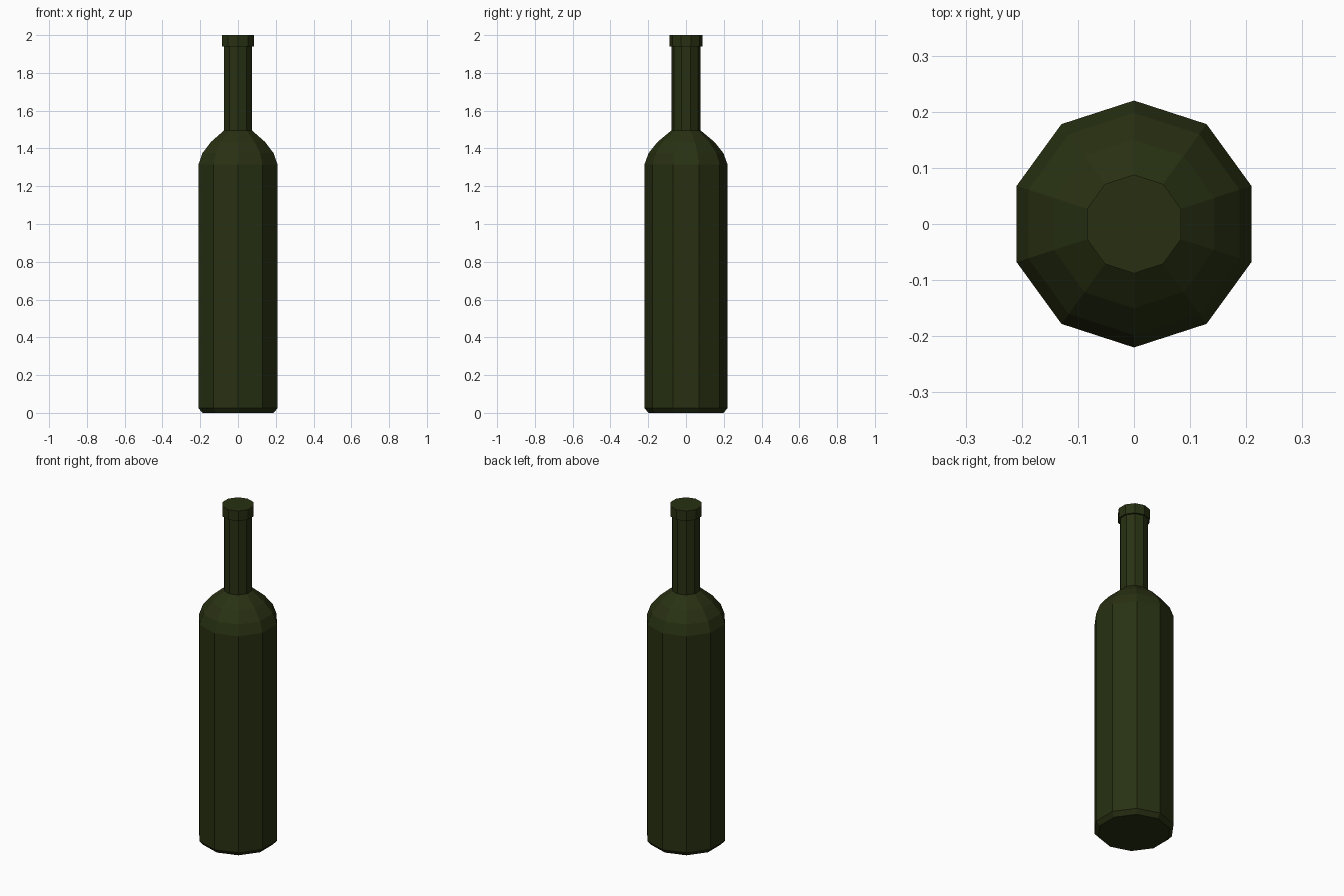
import bpy, bmesh, math

if "Cube" in bpy.data.objects:
    bpy.data.objects.remove(bpy.data.objects["Cube"])

SIDES = 10

glass = bpy.data.materials.new("dark_green_glass")
glass.diffuse_color = (0.021, 0.030, 0.006, 1)
glass.use_nodes = True
glass.node_tree.nodes["Principled BSDF"].inputs["Base Color"].default_value = glass.diffuse_color

# Profile (radius, height): base chamfer, body, shoulder, neck, lip
profile = [
    (0.198, 0.0), (0.22, 0.025), (0.22, 1.315),
    (0.198, 1.375), (0.15, 1.435), (0.078, 1.495),
    (0.078, 1.94), (0.088, 1.94), (0.088, 2.0),
]


def lathe(name, points, mat):
    bm = bmesh.new()
    rings = []
    for r, z in points:
        ring = []
        for i in range(SIDES):
            a = math.pi / 2 + 2 * math.pi * i / SIDES
            ring.append(bm.verts.new((r * math.cos(a), r * math.sin(a), z)))
        rings.append(ring)
    for lo, hi in zip(rings, rings[1:]):
        for i in range(SIDES):
            j = (i + 1) % SIDES
            bm.faces.new((lo[i], lo[j], hi[j], hi[i]))
    # Flat bottom and closed top
    bm.faces.new(rings[0][::-1])
    bm.faces.new(rings[-1])
    bmesh.ops.recalc_face_normals(bm, faces=bm.faces)
    mesh = bpy.data.meshes.new(name)
    bm.to_mesh(mesh)
    bm.free()
    mesh.materials.append(mat)
    obj = bpy.data.objects.new(name, mesh)
    bpy.context.collection.objects.link(obj)
    return obj


lathe("bottle", profile, glass)
